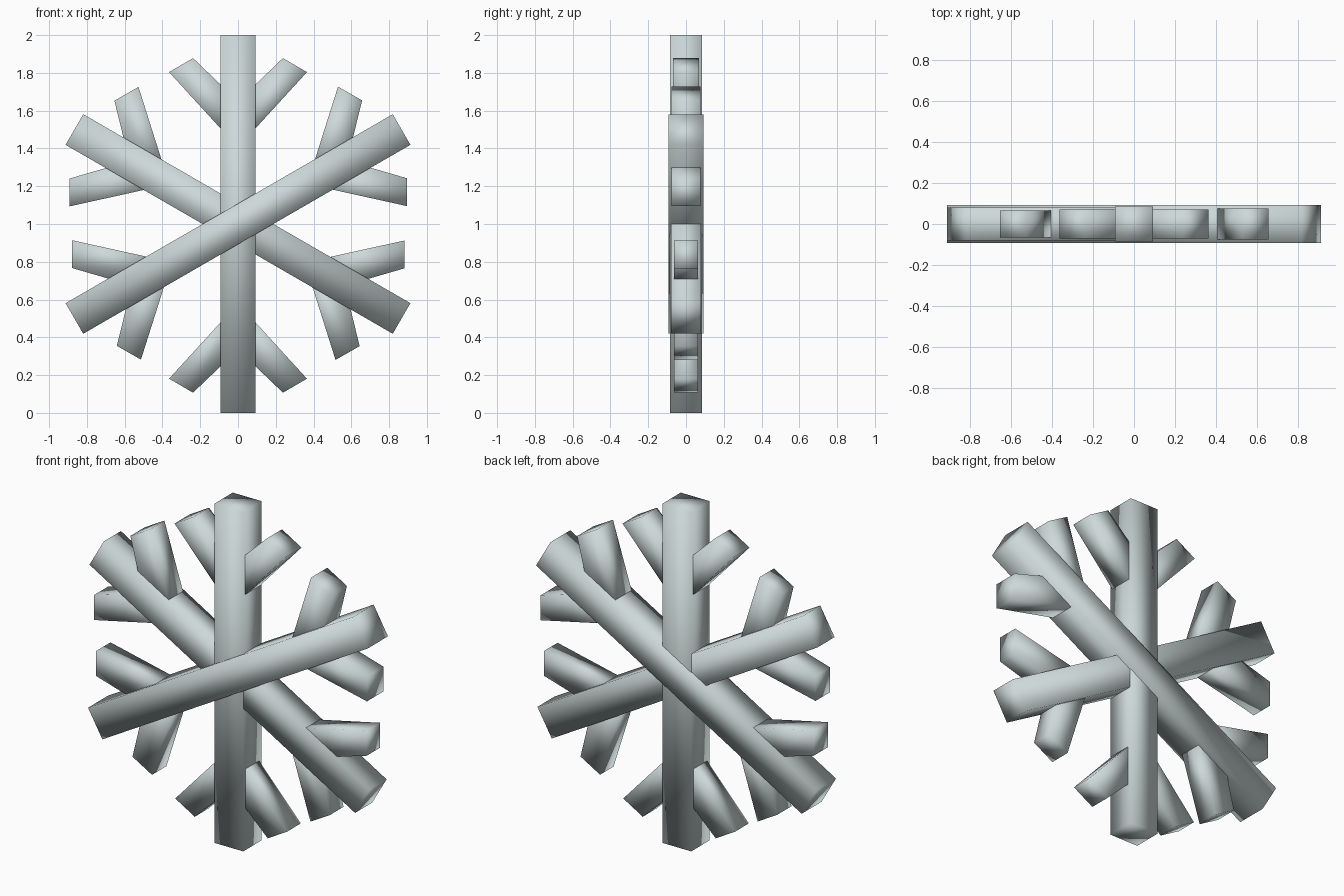
import bpy, math

if "Cube" in bpy.data.objects:
    bpy.data.objects.remove(bpy.data.objects["Cube"])

ice = bpy.data.materials.new("pale_ice_grey")
ice.diffuse_color = (0.61, 0.69, 0.69, 1)
ice.use_nodes = True
ice.node_tree.nodes["Principled BSDF"].inputs["Base Color"].default_value = ice.diffuse_color


def prism(name, profile, half_depth, angle):
    """Extrude an x-z profile along y, turned clockwise about the flake centre."""
    c, s = math.cos(angle), math.sin(angle)
    pts = [(u * c + v * s, 1 + v * c - u * s) for u, v in profile]
    n = len(pts)
    verts = [(x, -half_depth, z) for x, z in pts] + [(x, half_depth, z) for x, z in pts]
    faces = [tuple(range(n)), tuple(reversed(range(n, 2 * n)))]
    faces += [(i, i + n, (i + 1) % n + n, (i + 1) % n) for i in range(n)]
    me = bpy.data.meshes.new(name)
    me.from_pydata(verts, [], faces)
    me.materials.append(ice)
    me.shade_smooth()
    ob = bpy.data.objects.new(name, me)
    bpy.context.collection.objects.link(ob)


# three long crossing bars: the thicker one passes over the others
W = 0.0935
for name, deg, depth in (("upright_bar", 0, 0.085),
                         ("rising_bar", 60, 0.093),
                         ("falling_bar", -60, 0.08)):
    prism(name, [(-W, -1), (W, -1), (W, 1), (-W, 1)], depth, math.radians(deg))

# a pair of slanted twigs on every arm: angle, half depth, outward shift
arms = [(0, 0.07, 0), (60, 0.076, 0.018), (120, 0.063, 0.003),
        (180, 0.063, 0.015), (240, 0.067, 0.0), (300, 0.067, 0.015)]
twig = [(0, 0.405), (0.365, 0.804), (0.238, 0.878), (0, 0.65)]
for deg, depth, shift in arms:
    right = [(u, v + shift) for u, v in twig]
    left = [(-u, v) for u, v in reversed(right)]
    prism("twig_right_%d" % deg, right, depth, math.radians(deg))
    prism("twig_left_%d" % deg, left, depth, math.radians(deg))
